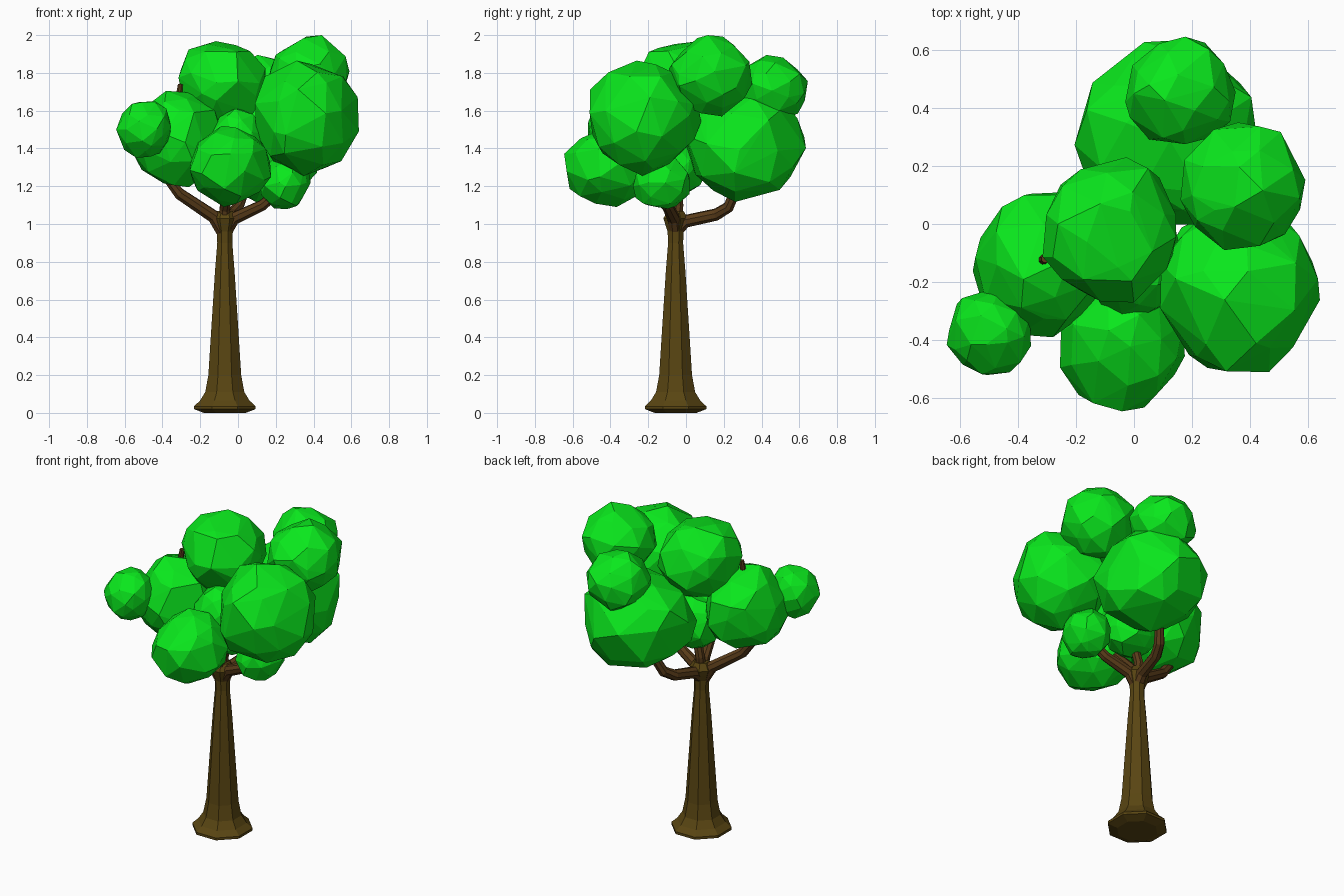
import bpy, bmesh, math, random
from mathutils import Vector, Euler

if "Cube" in bpy.data.objects:
    bpy.data.objects.remove(bpy.data.objects["Cube"])

random.seed(11)


def material(name, rgb):
    m = bpy.data.materials.new(name)
    m.diffuse_color = (*rgb, 1)
    m.use_nodes = True
    m.node_tree.nodes["Principled BSDF"].inputs["Base Color"].default_value = m.diffuse_color
    return m


LEAF = material("leaf_green", (0.003, 0.8, 0.012))
BARK = material("bark", (0.1, 0.06, 0.006))
TWIG = material("branch_bark", (0.1, 0.045, 0.01))


def add_object(name, bm, mat):
    bmesh.ops.recalc_face_normals(bm, faces=bm.faces)
    me = bpy.data.meshes.new(name)
    bm.to_mesh(me)
    bm.free()
    me.materials.append(mat)
    ob = bpy.data.objects.new(name, me)
    bpy.context.collection.objects.link(ob)
    return ob


def leaf_clump(name, centre, half):
    """Irregular faceted ball, fitted to its measured half extents."""
    src = bmesh.new()
    bmesh.ops.create_icosphere(src, subdivisions=2, radius=1)
    turn = Euler([random.uniform(0, 6.28) for _ in range(3)]).to_matrix()
    pts = []
    for v in src.verts:
        p = (v.co + Vector([random.uniform(-.16, .16) for _ in range(3)])).normalized()
        pts.append(turn @ p * random.uniform(0.92, 1.05))
    src.free()
    for i in range(3):
        lo, hi = min(p[i] for p in pts), max(p[i] for p in pts)
        for p in pts:
            p[i] = centre[i] + half[i] * (2 * (p[i] - lo) / (hi - lo) - 1)
    bm = bmesh.new()
    for p in pts:
        bm.verts.new(p)
    bmesh.ops.convex_hull(bm, input=bm.verts)
    bmesh.ops.delete(bm, geom=[v for v in bm.verts if not v.link_faces], context='VERTS')
    bmesh.ops.dissolve_limit(bm, angle_limit=math.radians(3), verts=bm.verts, edges=bm.edges)
    add_object(name, bm, LEAF)


def tube(name, path, mat, sides=8):
    """Sweep a ring along (x, y, z, radius) points and cap both ends."""
    bm = bmesh.new()
    pts = [Vector(p[:3]) for p in path]
    rings = []
    for i, p in enumerate(pts):
        d = pts[min(i + 1, len(pts) - 1)] - pts[max(i - 1, 0)]
        q = Vector((0, 0, 1)).rotation_difference(d)
        rings.append([bm.verts.new(p + q @ Vector((
            path[i][3] * math.cos(2 * math.pi * (k + .5) / sides),
            path[i][3] * math.sin(2 * math.pi * (k + .5) / sides), 0))) for k in range(sides)])
    for a, b in zip(rings, rings[1:]):
        for k in range(sides):
            n = (k + 1) % sides
            bm.faces.new((a[k], a[n], b[n], b[k]))
    bm.faces.new(rings[0])
    bm.faces.new(rings[-1])
    add_object(name, bm, mat)


# Trunk with flared foot and a swelling at the fork
TX, TY = -0.07, -0.055
profile = [(0, .12), (.02, .176), (.035, .176), (.065, .142), (.11, .112), (.2, .094), (.45, .077),
           (.75, .056), (.9, .043), (.96, .046), (1.0, .06), (1.03, .07), (1.07, .045)]
tube("trunk", [(TX, TY, z, r) for z, r in profile], BARK)

# Branches reaching into the leaf clumps
tube("left_branch", [(-.07, -.055, .94, .036), (-.13, -.07, 1.04, .036), (-.31, -.12, 1.16, .032),
                     (-.38, -.13, 1.25, .028), (-.36, -.13, 1.5, .022), (-.315, -.125, 1.66, .019),
                     (-.305, -.12, 1.74, .014)], TWIG)
tube("right_branch", [(-.07, -.055, .95, .036), (-.02, -.065, 1.03, .035), (.13, -.1, 1.1, .03),
                      (.25, -.13, 1.2, .025)], TWIG)
tube("back_branch", [(-.07, -.055, .96, .036), (-.06, .0, 1.015, .035), (-.03, .16, 1.05, .033),
                     (0, .225, 1.09, .031), (.03, .26, 1.17, .028), (.1, .34, 1.42, .022)], TWIG)
tube("front_branch", [(-.07, -.055, .97, .036), (-.07, -.09, 1.08, .03), (-.05, -.2, 1.2, .028),
                      (-.04, -.38, 1.3, .022)], TWIG)
tube("middle_branch", [(-.07, -.055, .99, .034), (-.07, -.04, 1.1, .028), (-.04, -.05, 1.22, .026),
                       (-.02, -.08, 1.4, .02)], TWIG)

# Leaf clumps: name, centre, half extents
for name, c, h in [
    ("top_leaves", (-.085, -.02, 1.74), (.23, .25, .228)),
    ("right_front_leaves", (.365, -.215, 1.56), (.275, .295, .305)),
    ("right_back_leaves", (.375, .13, 1.785), (.215, .22, .215)),
    ("back_top_leaves", (.16, .46, 1.72), (.19, .185, .175)),
    ("back_leaves", (.11, .315, 1.415), (.315, .32, .298)),
    ("left_leaves", (-.32, -.14, 1.45), (.235, .25, .255)),
    ("far_left_leaves", (-.5, -.375, 1.5), (.145, .145, .15)),
    ("front_low_leaves", (-.04, -.42, 1.305), (.215, .225, .215)),
    ("right_low_leaves", (.25, -.13, 1.215), (.135, .15, .135)),
    ("inner_front_leaves", (0, -.17, 1.45), (.15, .15, .16)),
    ("inner_low_leaves", (-.01, -.04, 1.31), (.16, .16, .17)),
]:
    leaf_clump(name, c, h)
